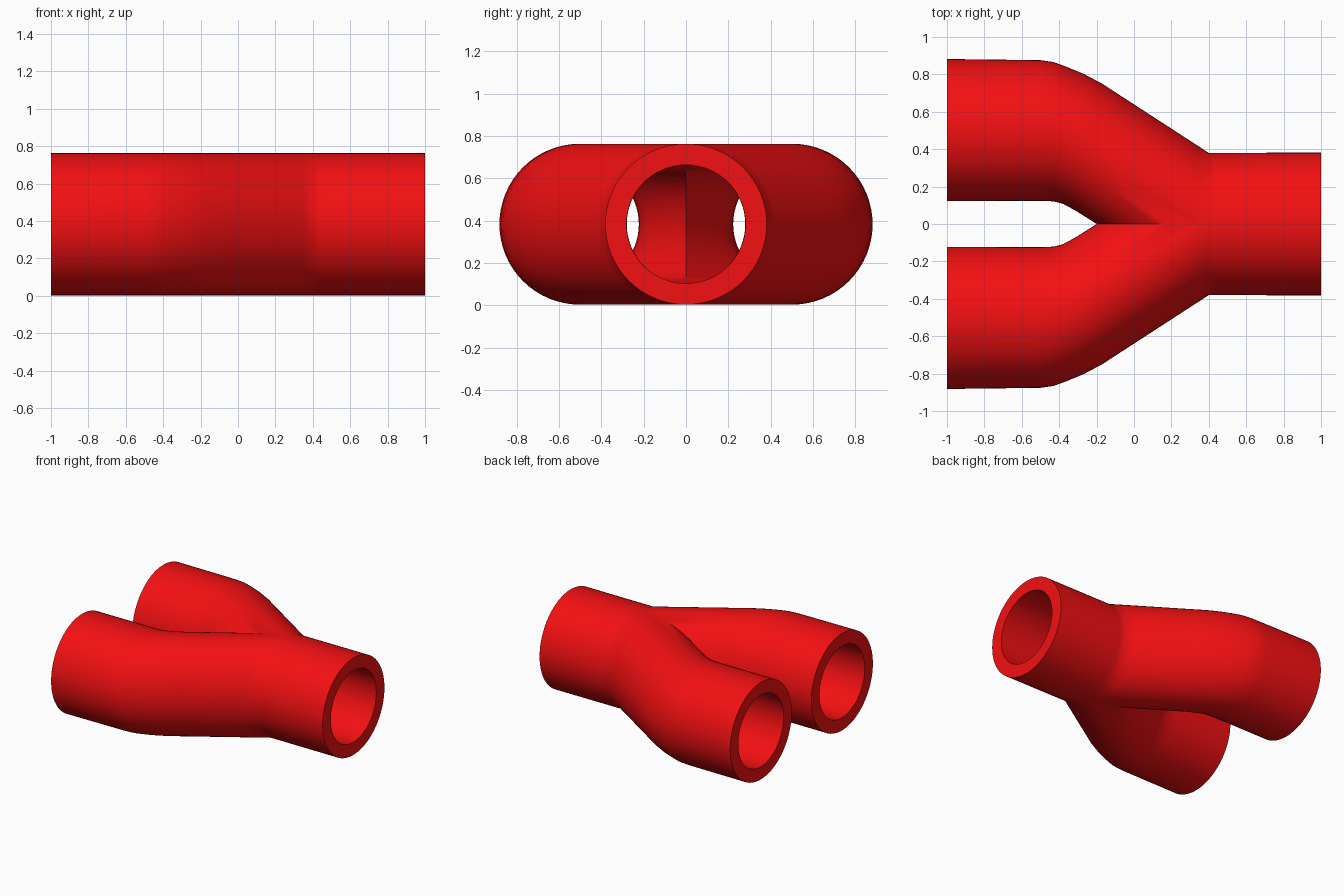
import bpy, bmesh
from math import cos, sin, pi
from mathutils import Vector

if "Cube" in bpy.data.objects:
    bpy.data.objects.remove(bpy.data.objects["Cube"])

SEG = 64
ZC, R, BORE = 0.383, 0.38, 0.28

# Stations along one branch: far-side point (x, y) and near-side point (x, y)
stations = [
    ((-1.00, 0.882), (-1.00, 0.122)),
    ((-0.50, 0.876), (-0.50, 0.124)),
    ((-0.43, 0.866), (-0.43, 0.121)),
    ((-0.36, 0.840), (-0.38, 0.108)),
    ((-0.27, 0.803), (-0.35, 0.092)),
    ((-0.17, 0.750), (-0.31, 0.070)),
    ((-0.05, 0.672), (-0.16, -0.025)),
    ((0.34, 0.419), (0.33, -0.335)),
    ((0.40, 0.380), (0.40, -0.380)),
    ((0.45, 0.380), (0.45, -0.380)),
    ((1.00, 0.382), (1.00, -0.382)),
]


def ring(bm, far, near, scale):
    far, near = Vector((*far, ZC)), Vector((*near, ZC))
    mid, half = (far + near) / 2, (far - near) / 2 * scale
    return [bm.verts.new(mid + half * cos(a) + Vector((0, 0, R * scale * sin(a))))
            for a in (2 * pi * i / SEG for i in range(SEG))]


def bridge(bm, a, b):
    for i in range(SEG):
        j = (i + 1) % SEG
        bm.faces.new((a[i], a[j], b[j], b[i]))


# Outer skin, bore and end rims form one closed loop of rings
bm = bmesh.new()
outer = [ring(bm, f, n, 1) for f, n in stations]
inner = [ring(bm, f, n, BORE / R) for f, n in stations]
loop = outer + inner[::-1]
for k in range(len(loop)):
    bridge(bm, loop[k], loop[(k + 1) % len(loop)])
bmesh.ops.recalc_face_normals(bm, faces=bm.faces[:])

# Keep the half on the +y side; its mirror image makes the other branch
bmesh.ops.bisect_plane(bm, geom=bm.verts[:] + bm.edges[:] + bm.faces[:], dist=1e-5,
                       plane_co=(0, 0, 0), plane_no=(0, 1, 0), clear_inner=True)
mesh = bpy.data.meshes.new("y_pipe")
bm.to_mesh(mesh)
bm.free()
pipe = bpy.data.objects.new("y_pipe", mesh)
bpy.context.collection.objects.link(pipe)

mod = pipe.modifiers.new("other_branch", 'MIRROR')
mod.use_axis = (False, True, False)
mod.use_clip = True
mod.merge_threshold = 0.0005
bpy.context.view_layer.objects.active = pipe
pipe.select_set(True)
bpy.ops.object.modifier_apply(modifier=mod.name)
bpy.ops.object.shade_smooth_by_angle(angle=0.7)

# Red finish
red = bpy.data.materials.new("red")
red.diffuse_color = (0.9, 0.005, 0.006, 1)
red.use_nodes = True
red.node_tree.nodes["Principled BSDF"].inputs["Base Color"].default_value = red.diffuse_color
mesh.materials.append(red)
